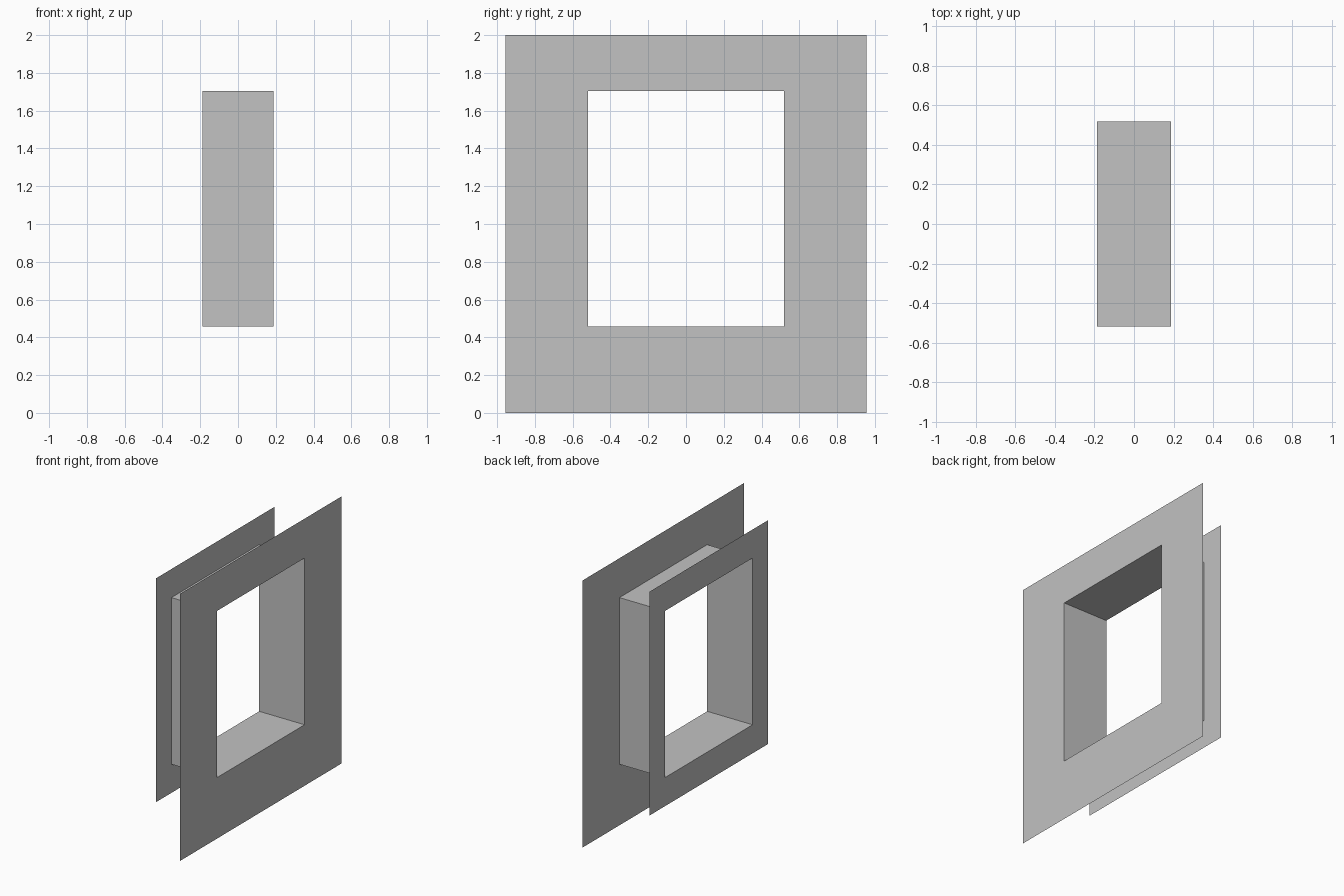
import bpy, bmesh

cube = bpy.data.objects.get("Cube")
if cube:
    bpy.data.objects.remove(cube, do_unlink=True)

# Single plain grey
grey = bpy.data.materials.new("plain_grey")
grey.use_nodes = True
colour = (0.54, 0.54, 0.54, 1)
grey.diffuse_color = colour
grey.node_tree.nodes["Principled BSDF"].inputs["Base Color"].default_value = colour

DEPTH = 0.188        # half the distance between the two flanges
MID = 1.081          # height of the opening's centre
OPENING = (0.519, MID - 0.624, MID + 0.624)   # half width, bottom, top


def ring(bm, x, rect):
    """Four corners of an upright rectangle at depth x."""
    half, low, high = rect
    return [bm.verts.new((x, y, z)) for y, z in
            ((-half, low), (half, low), (half, high), (-half, high))]


def band(name, x1, rect1, x2, rect2):
    """Sheet of four quads joining two rectangles."""
    bm = bmesh.new()
    a, b = ring(bm, x1, rect1), ring(bm, x2, rect2)
    for i in range(4):
        j = (i + 1) % 4
        bm.faces.new((a[i], a[j], b[j], b[i]))
    mesh = bpy.data.meshes.new(name)
    bm.to_mesh(mesh)
    bm.free()
    mesh.materials.append(grey)
    obj = bpy.data.objects.new(name, mesh)
    bpy.context.collection.objects.link(obj)
    return obj


# Large flange, small flange and the sleeve through the opening
band("large_flange", DEPTH, (0.956, 0, 2), DEPTH, OPENING)
band("small_flange", -DEPTH, OPENING, -DEPTH, (0.70, MID - 0.838, MID + 0.838))
band("sleeve", DEPTH, OPENING, -DEPTH, OPENING)
